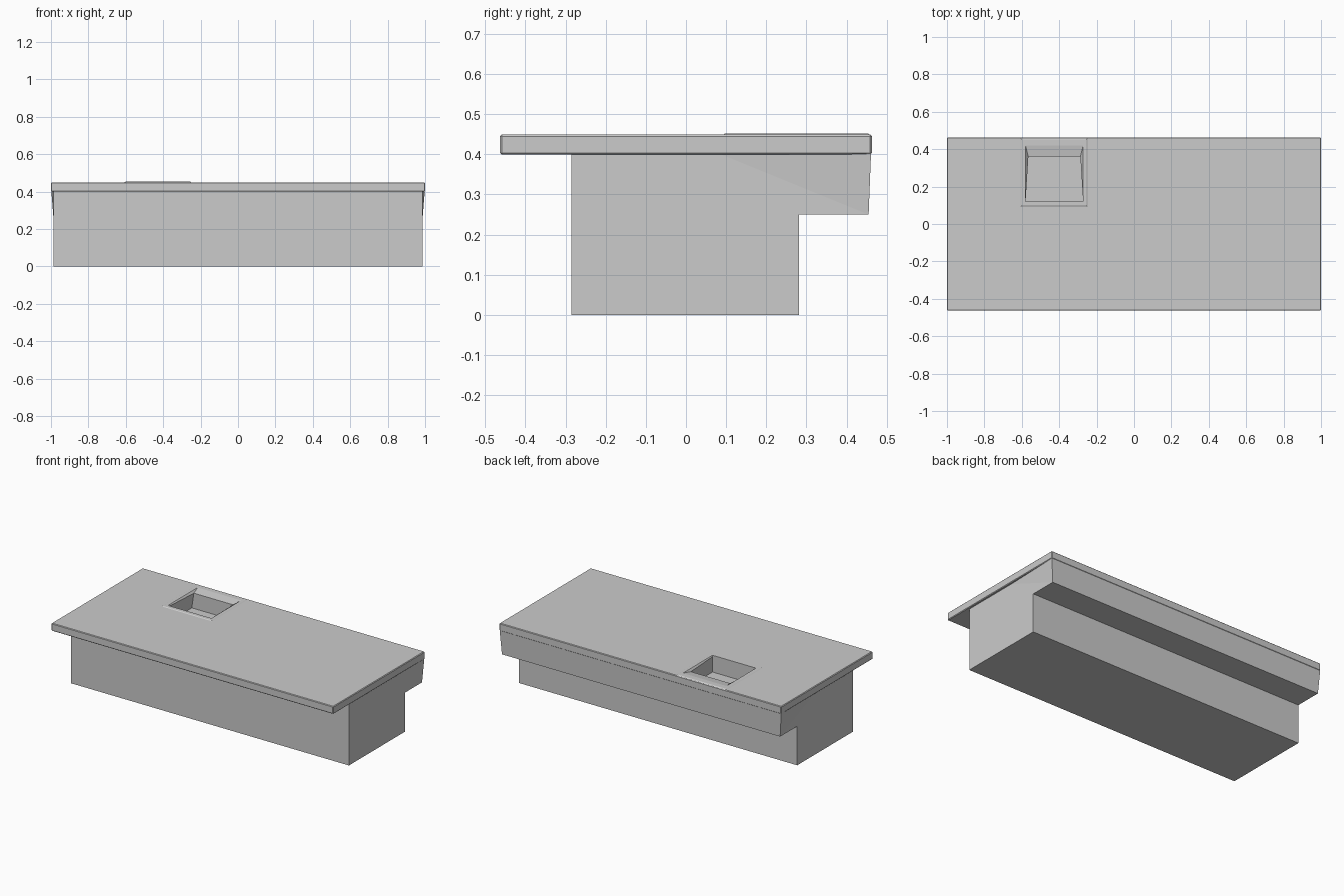
import bpy, bmesh

if "Cube" in bpy.data.objects:
    bpy.data.objects.remove(bpy.data.objects["Cube"])


def finish(bm, name):
    bmesh.ops.recalc_face_normals(bm, faces=bm.faces[:])
    mesh = bpy.data.meshes.new(name)
    bm.to_mesh(mesh)
    bm.free()
    ob = bpy.data.objects.new(name, mesh)
    bpy.context.collection.objects.link(ob)
    return ob


def box(name, lo, hi, bevel=0.0):
    bm = bmesh.new()
    bmesh.ops.create_cube(bm, size=1)
    for v in bm.verts:
        v.co = [l + (c + 0.5) * (h - l) for l, h, c in zip(lo, hi, v.co)]
    if bevel:
        bmesh.ops.bevel(bm, geom=bm.edges[:], offset=bevel, segments=1, affect='EDGES')
    return finish(bm, name)


# Cabinet: side profile (y, z) swept across x, flaring out at the top rear corner
profile = [(-.285, 0), (.282, 0), (.282, .25), (.455, .25), (.461, .403), (.08, .403), (-.285, .403)]
bm = bmesh.new()
sides = []
for s in (-1, 1):
    vs = [bm.verts.new((s * (.998 if i == 4 else .986), y, z)) for i, (y, z) in enumerate(profile)]
    bm.faces.new([vs[i] for i in (0, 1, 2, 3, 5, 6)])
    bm.faces.new(vs[3:6])
    sides.append(vs)
a, b = sides
for i in (0, 1, 2, 3, 6):  # top stays open under the worktop
    j = (i + 1) % 7
    bm.faces.new((a[i], a[j], b[j], b[i]))
finish(bm, "cabinet")

# Worktop with an opening for the sink
top = box("worktop", (-1, -.463, .40), (1, .463, .449), .004)
cutter = box("sink_cutter", (-.59, .11, .3), (-.26, .435, .6))
cutter.hide_render = True
cutter.hide_viewport = True
cut = top.modifiers.new("sink_opening", 'BOOLEAN')
cut.operation = 'DIFFERENCE'
cut.object = cutter
cut.solver = 'EXACT'

# Sink: raised rim, sloping rear ledge and basin as stacked loops
# (x left, x right, y front, y back, inset of back corners, z)
loops = [
    (-.61, -.247, .09, .461, 0, .447),
    (-.602, -.255, .098, .453, 0, .4525),
    (-.58, -.272, .12, .42, 0, .4525),
    (-.58, -.272, .12, .36, .015, .443),
    (-.58, -.272, .12, .36, 0, .345),
]
bm = bmesh.new()
rings = [[bm.verts.new(p) for p in ((x0, y0, z), (x1, y0, z), (x1 - d, y1, z), (x0 + d, y1, z))]
         for x0, x1, y0, y1, d, z in loops]
for r, q in zip(rings, rings[1:]):
    for i in range(4):
        j = (i + 1) % 4
        bm.faces.new((r[i], r[j], q[j], q[i]))
bm.faces.new(rings[-1])
finish(bm, "sink")
